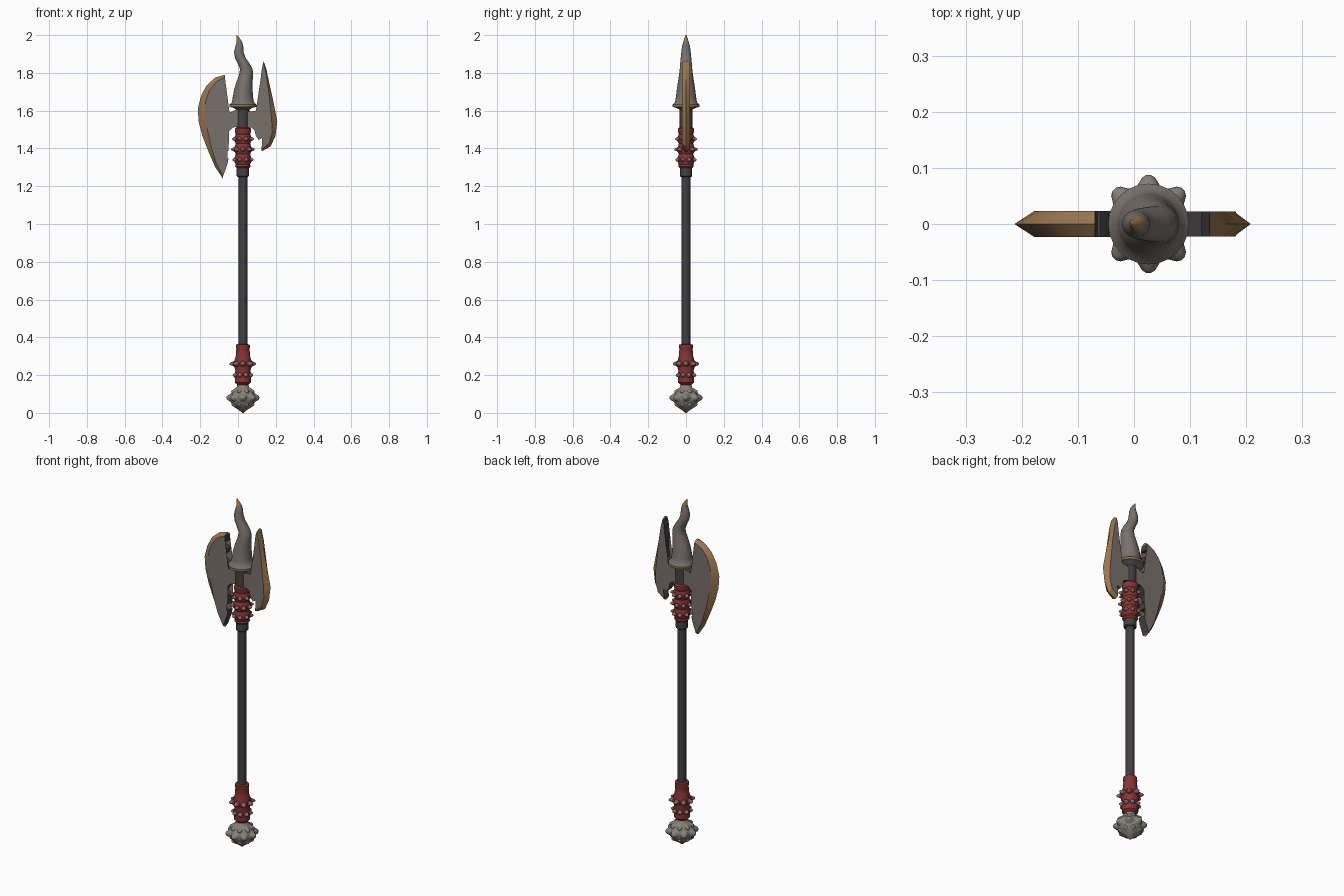
import bpy, bmesh
from math import sin, cos, pi
from mathutils import Vector

cube = bpy.data.objects.get("Cube")
if cube:
    bpy.data.objects.remove(cube, do_unlink=True)

AXIS = 0.026  # the shaft stands slightly left of the centre


def material(name, colour):
    m = bpy.data.materials.new(name)
    m.use_nodes = True
    m.diffuse_color = (*colour, 1)
    bsdf = m.node_tree.nodes["Principled BSDF"]
    bsdf.inputs["Base Color"].default_value = (*colour, 1)
    bsdf.inputs["Roughness"].default_value = 0.6
    return m


STEEL = material("worn steel", (0.19, 0.165, 0.15))
BRONZE = material("bronze edge", (0.32, 0.18, 0.08))
RED = material("red leather", (0.24, 0.035, 0.035))
DARK = material("dark iron", (0.055, 0.052, 0.053))
BONE = material("pale steel", (0.24, 0.22, 0.195))


def finish(name, bm, mats, angle=40):
    bmesh.ops.recalc_face_normals(bm, faces=bm.faces)
    me = bpy.data.meshes.new(name)
    bm.to_mesh(me)
    bm.free()
    for m in mats:
        me.materials.append(m)
    ob = bpy.data.objects.new(name, me)
    bpy.context.collection.objects.link(ob)
    bpy.ops.object.select_all(action='DESELECT')
    ob.select_set(True)
    bpy.context.view_layer.objects.active = ob
    bpy.ops.object.shade_smooth_by_angle(angle=angle * pi / 180)
    return ob


def lathe(name, rings, mats, sides=24, rule=None):
    """Skin round rings given as (radius, height, sideways shift)."""
    bm = bmesh.new()
    loops = []
    for r, z, *shift in rings:
        cx = AXIS + (shift[0] if shift else 0)
        loops.append([bm.verts.new((cx + r * cos(2 * pi * i / sides),
                                    r * sin(2 * pi * i / sides), z))
                      for i in range(sides)])
    for a, b in zip(loops, loops[1:]):
        for i in range(sides):
            j = (i + 1) % sides
            f = bm.faces.new((a[i], a[j], b[j], b[i]))
            if rule:
                f.material_index = rule(f.calc_center_median())
    bm.faces.new(loops[0])
    bm.faces.new(loops[-1])
    return finish(name, bm, mats)


def studs(name, rows, count, mats, tip=0.012, sides=10):
    """Rings of blunt spikes: (height, base distance, length, base radius, turn)."""
    bm = bmesh.new()
    for z, start, length, radius, turn in rows:
        for k in range(count):
            a = 2 * pi * (k + turn) / count
            out = Vector((cos(a), sin(a), 0))
            side = Vector((-sin(a), cos(a), 0))
            loops = []
            for t, s in ((0, 1), (0.45, 0.65), (0.85, 0.4), (1, 0.15)):
                c = Vector((AXIS, 0, z)) + out * (start + length * t)
                loops.append([bm.verts.new(c + radius * s * (
                    side * cos(2 * pi * i / sides) + Vector((0, 0, sin(2 * pi * i / sides)))))
                    for i in range(sides)])
            for n, (p, q) in enumerate(zip(loops, loops[1:])):
                for i in range(sides):
                    j = (i + 1) % sides
                    f = bm.faces.new((p[i], p[j], q[j], q[i]))
                    f.material_index = 1 if n else 0
            bm.faces.new(loops[-1]).material_index = 1
    return finish(name, bm, mats, 60)


def blade(name, edge, inner, target, width, half):
    """Flat plate with a sharpened bevel along its outer edge."""
    bm = bmesh.new()
    target = Vector(target)
    n = len(edge) - 1
    inset = []
    for i, p in enumerate(edge):
        p = Vector(p)
        inset.append(p + (target - p).normalized() * width * (0.35 + 0.65 * sin(pi * i / n)))
    outline = inset + [Vector(p) for p in inner]
    front = [bm.verts.new((p.x, -half, p.y)) for p in outline]
    back = [bm.verts.new((p.x, half, p.y)) for p in outline]
    sharp = [bm.verts.new((x, 0, z)) for x, z in edge]
    caps = [bm.faces.new(front), bm.faces.new(back)]
    # rim of the plate
    for i in range(n, len(outline)):
        j = (i + 1) % len(outline)
        bm.faces.new((front[i], front[j], back[j], back[i])).material_index = 2
    # sharpened edge
    for i in range(n):
        for flat in (front, back):
            bm.faces.new((flat[i], flat[i + 1], sharp[i + 1], sharp[i])).material_index = 1
    for i in (0, n):
        bm.faces.new((front[i], back[i], sharp[i])).material_index = 1
    bmesh.ops.triangulate(bm, faces=caps)
    return finish(name, bm, [STEEL, BRONZE, DARK], 30)


# Shaft and collars
lathe("shaft", [(0.023, 0.3), (0.023, 1.3)], [DARK], 16)
lathe("upper_shaft", [(0.034, 1.48), (0.034, 1.64)], [DARK], 16)
lathe("collar", [(0.028, 1.25), (0.033, 1.255), (0.033, 1.29), (0.03, 1.32)], [DARK])

# Wrapped grips, each with swollen bands
upper = [(0.032, 1.295), (0.041, 1.305)]
for z in (1.34, 1.395, 1.45):
    upper += [(0.038, z - 0.025), (0.045, z - 0.01), (0.045, z + 0.01)]
lathe("upper_grip", upper + [(0.038, 1.475), (0.043, 1.49), (0.043, 1.505), (0.034, 1.512)], [RED])
lathe("lower_grip", [(0.03, 0.12), (0.03, 0.15), (0.042, 0.16), (0.044, 0.2), (0.04, 0.225),
                     (0.047, 0.245), (0.047, 0.27), (0.038, 0.3), (0.035, 0.34),
                     (0.037, 0.345), (0.036, 0.362), (0.024, 0.364)], [RED])
studs("upper_studs", [(1.34, 0.04, 0.02, 0.015, 0.5), (1.395, 0.04, 0.022, 0.015, 0),
                      (1.45, 0.04, 0.022, 0.015, 0.5)], 8, [RED, STEEL])
studs("lower_studs", [(0.2, 0.038, 0.02, 0.017, 0.5), (0.26, 0.042, 0.028, 0.018, 0)],
      8, [RED, STEEL])

# Knobbed pommel
lathe("pommel", [(0.004, 0.0), (0.02, 0.014), (0.045, 0.03), (0.063, 0.055), (0.069, 0.08),
                 (0.062, 0.105), (0.045, 0.125), (0.033, 0.135), (0.03, 0.145)], [BONE])
studs("pommel_knobs", [(0.08, 0.055, 0.032, 0.03, 0), (0.112, 0.04, 0.026, 0.02, 0.5),
                       (0.045, 0.04, 0.024, 0.02, 0.5)], 8, [BONE, BONE])

# Wavy spearhead on a flared bronze-rimmed base
lathe("spearhead",
      [(0.034, 1.605), (0.05, 1.615), (0.072, 1.62), (0.072, 1.632), (0.058, 1.645),
       (0.054, 1.67), (0.049, 1.71, 0.002), (0.043, 1.75, 0.008), (0.037, 1.79, 0.017),
       (0.033, 1.82, 0.018), (0.031, 1.85, 0.004), (0.028, 1.88, -0.014),
       (0.025, 1.91, -0.022), (0.021, 1.94, -0.019), (0.014, 1.965, -0.019),
       (0.008, 1.985, -0.026), (0.002, 2.0, -0.033)],
      [STEEL, BRONZE], 24, lambda c: 1 if 1.618 < c.z < 1.633 or c.z > 1.975 else 0)

# Large blade
blade("large_blade",
      [(-.07, 1.79), (-.12, 1.775), (-.165, 1.735), (-.195, 1.68), (-.213, 1.61),
       (-.208, 1.54), (-.188, 1.465), (-.155, 1.38), (-.12, 1.30), (-.08, 1.24)],
      [(-.058, 1.31), (-.05, 1.345), (-.075, 1.335), (-.1, 1.35), (-.105, 1.375),
       (-.08, 1.40), (-.05, 1.385), (-.058, 1.43), (-.078, 1.45), (-.06, 1.48),
       (-.03, 1.51), (.02, 1.52), (.02, 1.61), (-.01, 1.605), (-.045, 1.59),
       (-.065, 1.62), (-.1, 1.64), (-.112, 1.67), (-.1, 1.69), (-.07, 1.67),
       (-.06, 1.70), (-.1, 1.71), (-.115, 1.735), (-.1, 1.75), (-.065, 1.74)],
      (-.06, 1.55), 0.038, 0.023)

# Small blade with a tall horn
blade("small_blade",
      [(.135, 1.865), (.15, 1.82), (.167, 1.74), (.188, 1.645), (.208, 1.545),
       (.198, 1.465), (.172, 1.41), (.125, 1.385)],
      [(.13, 1.415), (.15, 1.435), (.135, 1.46), (.11, 1.445), (.095, 1.465),
       (.10, 1.49), (.07, 1.51), (.03, 1.51), (.03, 1.60), (.065, 1.595),
       (.095, 1.60), (.12, 1.63), (.125, 1.69), (.12, 1.77), (.127, 1.83)],
      (.12, 1.55), 0.03, 0.022)
